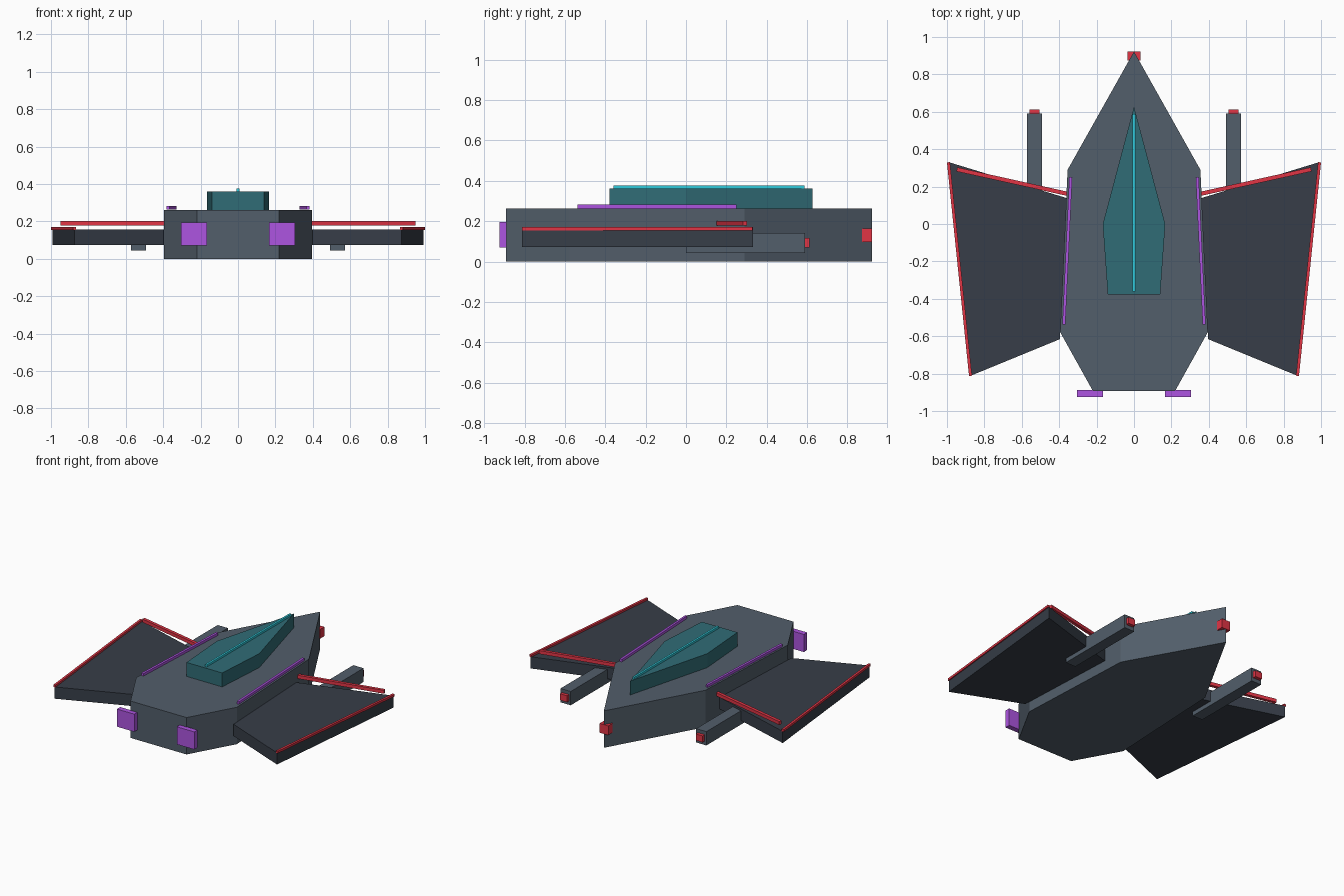
import bpy, bmesh
from mathutils import Vector

if "Cube" in bpy.data.objects:
    bpy.data.objects.remove(bpy.data.objects["Cube"])


def material(name, color):
    m = bpy.data.materials.new(name)
    m.diffuse_color = (*color, 1)
    m.use_nodes = True
    m.node_tree.nodes["Principled BSDF"].inputs["Base Color"].default_value = m.diffuse_color
    return m


HULL = material("hull_slate", (0.085, 0.112, 0.145))
DARK = material("wing_slate", (0.038, 0.048, 0.065))
GLASS = material("canopy_teal", (0.03, 0.15, 0.18))
CYAN = material("cyan_trim", (0.03, 0.6, 0.72))
RED = material("red_trim", (0.75, 0.035, 0.06))
PURPLE = material("purple_glow", (0.42, 0.09, 0.75))


def prism(name, outline, z0, z1, mat):
    """Extrude a flat xy outline from z0 up to z1."""
    bm = bmesh.new()
    face = bm.faces.new([bm.verts.new((x, y, z0)) for x, y in outline])
    ext = bmesh.ops.extrude_face_region(bm, geom=[face])["geom"]
    top = [v for v in ext if isinstance(v, bmesh.types.BMVert)]
    bmesh.ops.translate(bm, verts=top, vec=(0, 0, z1 - z0))
    bmesh.ops.recalc_face_normals(bm, faces=bm.faces)
    mesh = bpy.data.meshes.new(name)
    bm.to_mesh(mesh)
    bm.free()
    mesh.materials.append(mat)
    obj = bpy.data.objects.new(name, mesh)
    bpy.context.collection.objects.link(obj)
    return obj


def box(name, x0, x1, y0, y1, z0, z1, mat):
    return prism(name, [(x0, y0), (x1, y0), (x1, y1), (x0, y1)], z0, z1, mat)


def strip(name, a, b, width, z0, z1, mat):
    """Straight bar between two plan points."""
    a, b = Vector(a), Vector(b)
    d = (b - a).normalized()
    n = Vector((-d.y, d.x)) * width / 2
    return prism(name, [a - n, b - n, b + n, a + n], z0, z1, mat)


def both_sides(half):
    """Complete an outline by mirroring it across x = 0."""
    return half + [(-x, y) for x, y in reversed(half) if x > 0]


def mirrored(obj):
    mod = obj.modifiers.new("mirror", 'MIRROR')
    mod.use_clip = False
    mod.use_mirror_merge = False


# Body and canopy
prism("fuselage", both_sides([(0, 0.922), (0.355, 0.29), (0.395, -0.578), (0.22, -0.892)]),
      0, 0.262, HULL)
prism("canopy", both_sides([(0, 0.627), (0.167, 0), (0.14, -0.378)]), 0.262, 0.361, GLASS)
box("canopy_ridge", -0.007, 0.007, -0.36, 0.588, 0.361, 0.376, CYAN)
box("nose_sensor", -0.034, 0.034, 0.873, 0.921, 0.098, 0.164, RED)

# Wings with red edge trim
mirrored(prism("wing", [(0.355, 0.137), (0.992, 0.331), (0.875, -0.812), (0.397, -0.616)],
               0.073, 0.156, DARK))
mirrored(strip("wing_tip_trim", (0.992, 0.33), (0.874, -0.812), 0.016, 0.154, 0.17, RED))
mirrored(strip("leading_edge_bar", (0.34, 0.158), (0.947, 0.292), 0.022, 0.178, 0.202, RED))

# Guns under the wings
mirrored(box("gun_barrel", 0.493, 0.573, 0, 0.59, 0.043, 0.141, HULL))
mirrored(box("gun_muzzle", 0.506, 0.56, 0.585, 0.613, 0.07, 0.116, RED))

# Engines and deck light strips
mirrored(box("engine_nozzle", 0.167, 0.304, -0.925, -0.888, 0.07, 0.195, PURPLE))
mirrored(strip("deck_strip", (0.338, 0.25), (0.375, -0.537), 0.016, 0.264, 0.282, PURPLE))
